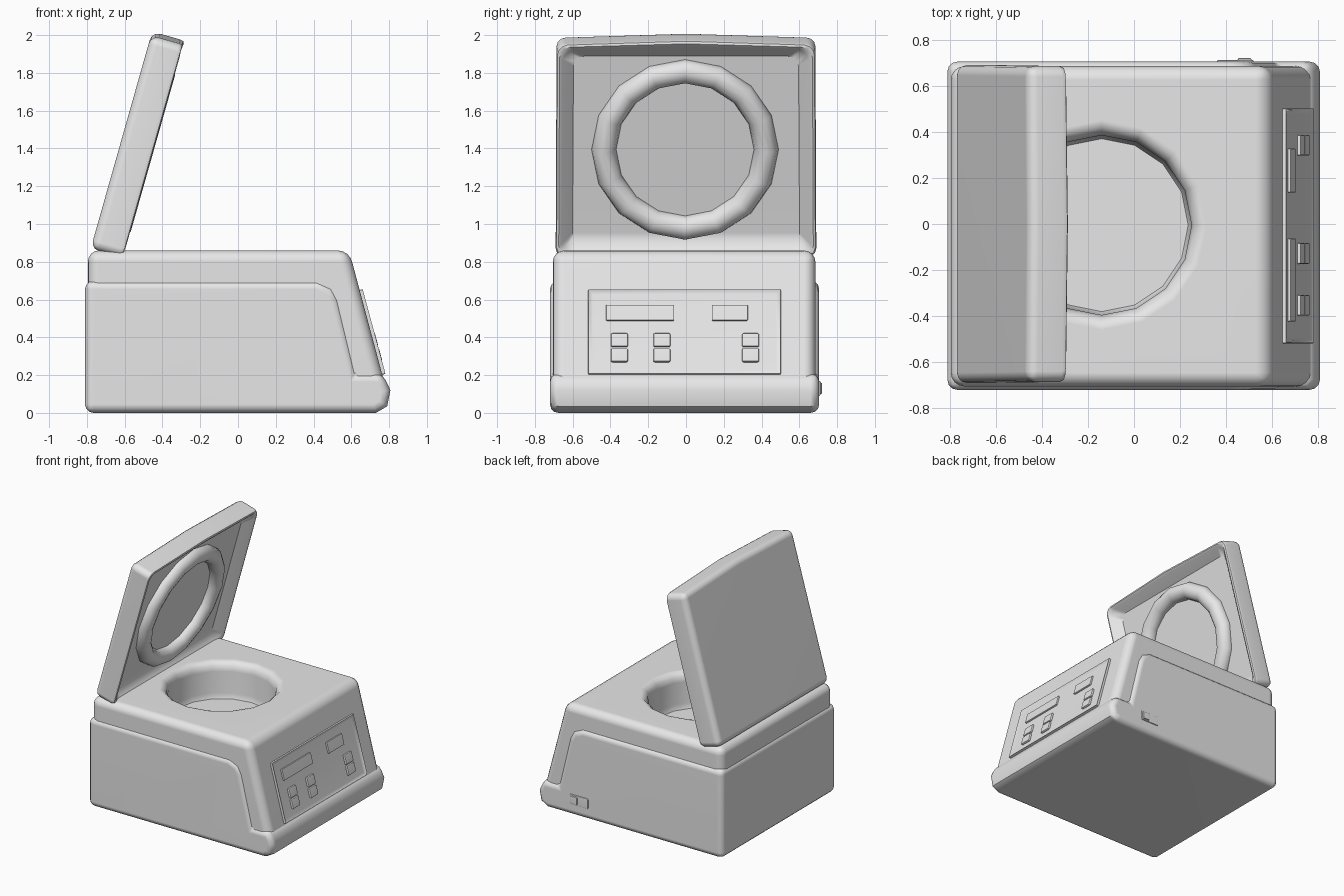
import bpy, bmesh
from math import radians, cos, sin, pi
from mathutils import Matrix

old = bpy.data.objects.get("Cube")
if old:
    bpy.data.objects.remove(old, do_unlink=True)

grey = bpy.data.materials.new("light_grey")
grey.use_nodes = True
grey.diffuse_color = (0.8, 0.8, 0.8, 1)
grey.node_tree.nodes["Principled BSDF"].inputs["Base Color"].default_value = (0.8, 0.8, 0.8, 1)


def add_object(name, bm, matrix=Matrix()):
    bmesh.ops.recalc_face_normals(bm, faces=bm.faces)
    mesh = bpy.data.meshes.new(name)
    bm.to_mesh(mesh)
    bm.free()
    mesh.materials.append(grey)
    obj = bpy.data.objects.new(name, mesh)
    obj.matrix_world = matrix
    bpy.context.collection.objects.link(obj)
    return obj


def apply(obj, mod):
    bpy.context.view_layer.objects.active = obj
    bpy.ops.object.modifier_apply(modifier=mod.name)


def round_edges(obj, width, segments=3):
    mod = obj.modifiers.new("round", 'BEVEL')
    mod.width, mod.segments = width, segments
    mod.limit_method, mod.angle_limit = 'ANGLE', radians(50)
    apply(obj, mod)


def cut(obj, cutter):
    mod = obj.modifiers.new("cut", 'BOOLEAN')
    mod.operation, mod.solver, mod.object = 'DIFFERENCE', 'EXACT', cutter
    apply(obj, mod)
    bpy.data.objects.remove(cutter, do_unlink=True)


def smooth(obj):
    bpy.ops.object.select_all(action='DESELECT')
    obj.select_set(True)
    bpy.context.view_layer.objects.active = obj
    bpy.ops.object.shade_smooth_by_angle(angle=radians(38))
    mod = obj.modifiers.new("even_shading", 'WEIGHTED_NORMAL')
    mod.keep_sharp = True


def prism(points, offset):
    """Closed outline of 3D points, extruded by offset."""
    bm = bmesh.new()
    face = bm.faces.new([bm.verts.new(p) for p in points])
    ext = bmesh.ops.extrude_face_region(bm, geom=[face], use_keep_orig=True)
    moved = [g for g in ext["geom"] if isinstance(g, bmesh.types.BMVert)]
    bmesh.ops.translate(bm, verts=moved, vec=offset)
    bmesh.ops.recalc_face_normals(bm, faces=bm.faces)
    return bm


def side_prism(name, outline, y0, y1):
    return add_object(name, prism([(x, y0, z) for x, z in outline], (0, y1 - y0, 0)))


def box(name, centre, size, matrix=Matrix(), bevel=0.008):
    bm = bmesh.new()
    bmesh.ops.create_cube(bm, size=1, matrix=Matrix.Translation(centre) @ Matrix.Diagonal((*size, 1)))
    obj = add_object(name, bm, matrix)
    round_edges(obj, bevel, 2)
    smooth(obj)
    return obj


def lathe(name, profile, centre, sides=16):
    bm = bmesh.new()
    rings = [[bm.verts.new((centre[0] + r * cos(2 * pi * i / sides),
                            centre[1] + r * sin(2 * pi * i / sides), z))
              for i in range(sides)] for r, z in profile]
    for a, b in zip(rings, rings[1:]):
        for i in range(sides):
            j = (i + 1) % sides
            bm.faces.new((a[i], a[j], b[j], b[i]))
    bm.faces.new(rings[0])
    bm.faces.new(rings[-1])
    obj = add_object(name, bm)
    obj.hide_render = True
    return obj


def front_faces(bm):
    return [f for f in bm.faces if f.normal.x > 0.9]


def recess(bm, border, depth):
    face = front_faces(bm)
    bmesh.ops.inset_region(bm, faces=face, thickness=border)
    inner = list(face[0].verts)
    bmesh.ops.translate(bm, verts=inner, vec=(-depth, 0, 0))
    return inner


WELL = (-0.14, -0.005)

# Upper shell with a round well and softened rim
shell = side_prism("upper_shell", [(-0.795, 0.1), (0.791, 0.1), (0.588, 0.86), (-0.795, 0.86)],
                   -0.705, 0.685)
round_edges(shell, 0.06, 4)
cut(shell, lathe("well_cutter", [(0.375, 0.58), (0.39, 0.62), (0.39, 0.79), (0.402, 0.83),
                                 (0.425, 0.852), (0.465, 0.863), (0.465, 0.95)], WELL))
smooth(shell)

# Lower casing with raised sides and a front lip
casing = side_prism("lower_casing", [(-0.81, 0), (0.73, 0), (0.79, 0.035), (0.807, 0.12),
                                     (0.765, 0.21), (0.63, 0.21), (0.535, 0.6), (0.5, 0.665),
                                     (0.42, 0.7), (-0.81, 0.7)], -0.72, 0.705)
round_edges(casing, 0.045)
cut(casing, lathe("clearance_cutter", [(0.48, 0.5), (0.48, 0.9)], WELL))
smooth(casing)

# Open lid: framed slab with a bowed top edge and a recessed inner face
lid_frame = Matrix.Translation((-0.684, 0, 0.842)) @ Matrix.Rotation(radians(15.8), 4, 'Y')
bm = prism([(-0.1, y, z) for y, z in [(-0.69, 0), (0.69, 0), (0.685, 1.172), (0, 1.195), (-0.685, 1.172)]],
           (0.2, 0, 0))
for v in recess(bm, 0.125, 0.09):
    v.co.z = 0.07 if v.co.z < 0.5 else 1.09
for v in bm.verts:
    if 0.06 < v.co.z < 0.08:
        v.co.z = 0.07
    elif 0.1 < v.co.z < 0.2:
        v.co.z = 0.065
lid = add_object("lid", bm, lid_frame)
round_edges(lid, 0.045)
smooth(lid)

# Sealing ring inside the lid
bpy.ops.mesh.primitive_torus_add(major_segments=16, minor_segments=12, major_radius=0.43,
                                 minor_radius=0.065)
ring = bpy.context.object
ring.name = "lid_ring"
ring.data.materials.append(grey)
ring.matrix_world = lid_frame @ Matrix.Translation((0.015, -0.005, 0.578)) @ Matrix.Rotation(pi / 2, 4, 'Y')
smooth(ring)

# Control panel on the sloped face, with a recessed field
panel_frame = Matrix.Translation((0.724, -0.008, 0.432)) @ Matrix.Rotation(radians(-15.1), 4, 'Y')
bm = prism([(-0.06, y, z) for y, z in [(-0.51, -0.232), (0.51, -0.232), (0.51, 0.232), (-0.51, 0.232)]],
           (0.06, 0, 0))
recess(bm, 0.035, 0.018)
panel = add_object("control_panel", bm, panel_frame)
round_edges(panel, 0.008, 2)
smooth(panel)

# Display windows and paired buttons
for name, y, width in (("main_display", -0.235, 0.36), ("small_display", 0.24, 0.19)):
    box(name, (-0.014, y, 0.105), (0.018, width, 0.085), panel_frame, 0.004)
for column, y in enumerate((-0.345, -0.12, 0.35)):
    for row, z in enumerate((-0.045, -0.128)):
        box(f"button_{column}_{row}", (-0.014, y, z), (0.024, 0.09, 0.074), panel_frame)

# Power switch on the back
box("switch_plate", (0.44, 0.7, 0.13), (0.16, 0.025, 0.08))
box("switch_rocker", (0.48, 0.708, 0.13), (0.06, 0.026, 0.06))
